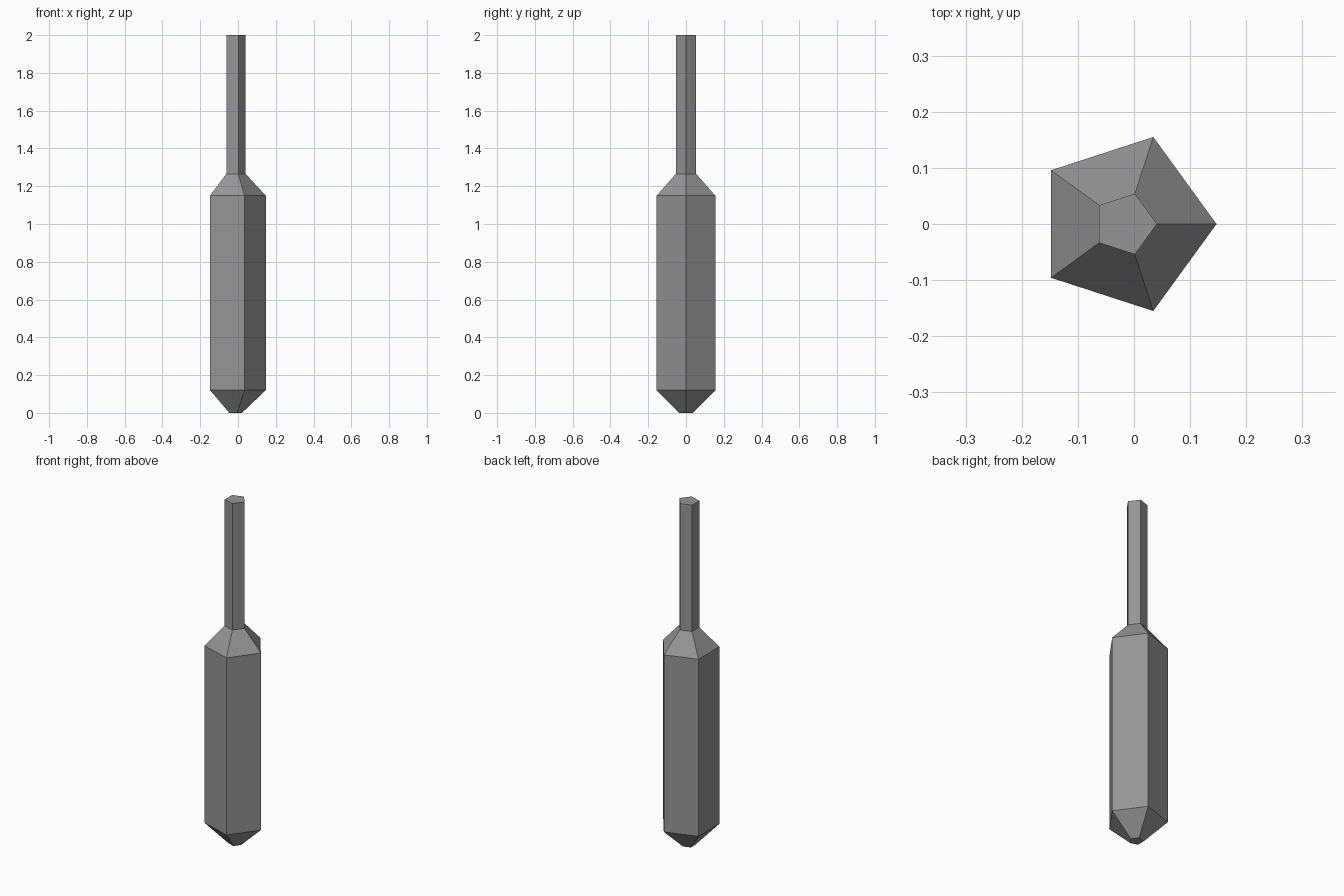
import bpy
import bmesh
from math import cos, sin, tau

SIDES = 5
AXIS_X = -0.016  # puts the five-sided outline's bounding box on the origin

if "Cube" in bpy.data.objects:
    bpy.data.objects.remove(bpy.data.objects["Cube"], do_unlink=True)

grey = bpy.data.materials.new("plain grey")
grey.use_nodes = True
grey.diffuse_color = (0.3, 0.3, 0.3, 1)
grey.node_tree.nodes["Principled BSDF"].inputs["Base Color"].default_value = grey.diffuse_color


def faceted_part(name, profile, cap_bottom=False, cap_top=False):
    """Stack five-sided rings from (radius, height) pairs and skin them."""
    bm = bmesh.new()
    rings = [[bm.verts.new((r * cos(tau * i / SIDES), r * sin(tau * i / SIDES), z))
              for i in range(SIDES)] for r, z in profile]
    for low, high in zip(rings, rings[1:]):
        for i in range(SIDES):
            j = (i + 1) % SIDES
            bm.faces.new((low[i], low[j], high[j], high[i]))
    if cap_bottom:
        bm.faces.new(rings[0][::-1])
    if cap_top:
        bm.faces.new(rings[-1])
    mesh = bpy.data.meshes.new(name)
    bm.to_mesh(mesh)
    bm.free()
    mesh.materials.append(grey)
    obj = bpy.data.objects.new(name, mesh)
    obj.location.x = AXIS_X
    bpy.context.collection.objects.link(obj)
    return obj


# Thick body with a tapered tip and shoulder
faceted_part("body", [(0.037, 0), (0.163, 0.12), (0.163, 1.15), (0.057, 1.265)], cap_bottom=True)

# Thin shaft rising from the shoulder
faceted_part("shaft", [(0.057, 1.265), (0.057, 2)], cap_top=True)
